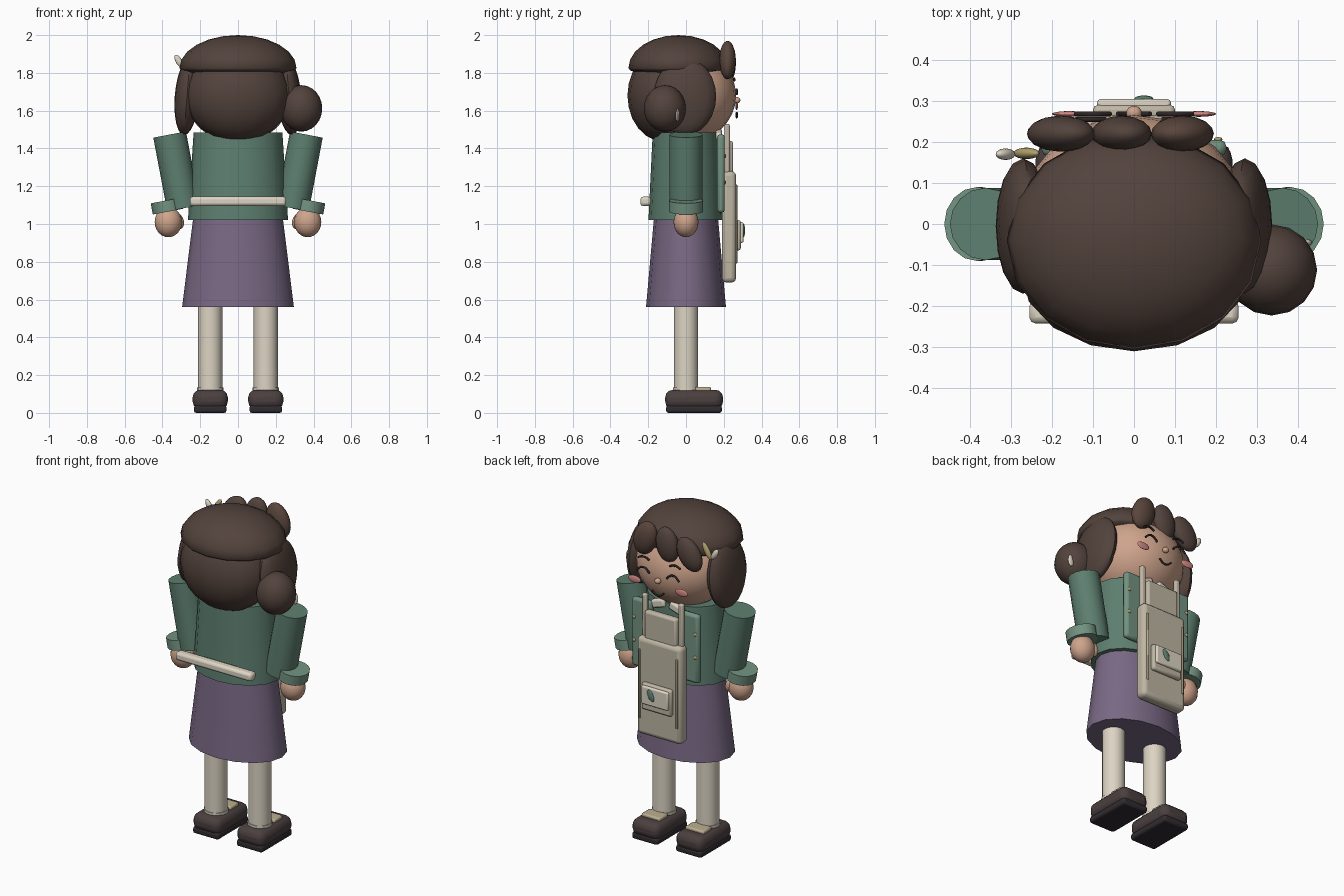
import bpy, math
from math import radians as rad

MATS = {}
COLORS = dict(hair=(0.085, 0.055, 0.045), bang=(0.10, 0.06, 0.045), green=(0.11, 0.21, 0.16),
              cuff=(0.17, 0.29, 0.22), purple=(0.19, 0.14, 0.23), cream=(0.72, 0.66, 0.55),
              pack=(0.52, 0.47, 0.37), skin=(0.62, 0.37, 0.26), shoe=(0.07, 0.05, 0.05),
              sole=(0.03, 0.025, 0.03), dark=(0.03, 0.02, 0.02), pink=(0.65, 0.25, 0.23),
              gold=(0.45, 0.36, 0.16), strap=(0.5, 0.43, 0.28))


def finish(name, color, smooth=True):
    ob = bpy.context.object
    ob.name = name
    if color not in MATS:
        MATS[color] = bpy.data.materials.new(color)
        MATS[color].diffuse_color = (*COLORS[color], 1)
    ob.data.materials.append(MATS[color])
    if smooth:
        bpy.ops.object.transform_apply(location=False, rotation=False, scale=True)
        bpy.ops.object.shade_smooth_by_angle(angle=rad(40))
    return ob


def ball(name, color, loc, size, rot=(0, 0, 0), seg=16, rings=12):
    bpy.ops.mesh.primitive_uv_sphere_add(segments=seg, ring_count=rings, radius=1, location=loc, rotation=rot)
    bpy.context.object.scale = size
    return finish(name, color)


def cone(name, color, x, z0, z1, r0, r1, depth=1.0, y=0, rot=0, seg=16):
    bpy.ops.mesh.primitive_cone_add(vertices=seg, radius1=r0, radius2=r1, depth=z1 - z0,
                                    location=(x, y, (z0 + z1) / 2), rotation=(0, rot, 0))
    bpy.context.object.scale = (1, depth, 1)
    return finish(name, color)


def box(name, color, lo, hi, bevel=0.01, rot=(0, 0, 0), seg=2):
    bpy.ops.mesh.primitive_cube_add(size=1, location=[(a + b) / 2 for a, b in zip(lo, hi)], rotation=rot)
    bpy.context.object.scale = [b - a for a, b in zip(lo, hi)]
    ob = finish(name, color)
    mod = ob.modifiers.new("round", 'BEVEL')
    mod.width, mod.segments = bevel, seg
    return ob


def arc(name, x, z, half, rise, y=0.268, r=0.006):
    """Thin facial line: a parabola of given half width and rise."""
    cu = bpy.data.curves.new(name, 'CURVE')
    cu.dimensions = '3D'
    cu.bevel_depth, cu.bevel_resolution, cu.use_fill_caps = r, 1, True
    sp = cu.splines.new('POLY')
    sp.points.add(8)
    for i, p in enumerate(sp.points):
        t = i / 4 - 1
        p.co = (x + half * t, y, z + rise * (1 - t * t), 1)
    ob = bpy.data.objects.new(name, cu)
    bpy.context.collection.objects.link(ob)
    bpy.context.view_layer.objects.active = ob
    finish(name, 'dark', smooth=False)


# Head and hair
ball("head", 'skin', (0, 0, 1.68), (0.28, 0.265, 0.25), seg=24, rings=16)
cap = ball("hair_cap", 'hair', (0, -0.04, 1.825), (0.31, 0.265, 0.175))
for v in cap.data.vertices:          # flatten the underside of the cap
    if v.co.z < 0:
        v.co.z *= 0.25
ball("back_hair", 'hair', (0, -0.115, 1.68), (0.277, 0.195, 0.245))
for s in (-1, 1):
    ball("side_hair", 'hair', (s * 0.27, -0.005, 1.675), (0.065, 0.165, 0.205), rot=(0, s * -0.08, 0))
ball("hair_bun", 'hair', (0.335, -0.112, 1.612), (0.111, 0.111, 0.123))
for x, z, tilt, c in ((-0.178, 1.845, 32, 'hair'), (-0.03, 1.865, 10, 'hair'), (0.118, 1.868, -20, 'bang')):
    ball("bang", c, (x, 0.22, z), (0.072, 0.044, 0.105), rot=(0, rad(tilt), 0))

# Hair ornaments
ball("clip_gold", 'gold', (-0.262, 0.172, 1.87), (0.018, 0.014, 0.055), rot=(0, rad(30), 0))
ball("clip_leaf", 'cream', (-0.313, 0.17, 1.862), (0.017, 0.014, 0.038), rot=(0, rad(-30), 0))
ball("bun_pin", 'cream', (0.415, -0.045, 1.575), (0.02, 0.009, 0.036))

# Face
for s in (-1, 1):
    arc("closed_eye", s * 0.1, 1.685, 0.042, 0.028)
    arc("eyebrow", s * 0.105, 1.758, 0.036, 0.012, y=0.255)
    ball("cheek", 'pink', (s * 0.158, 0.268, 1.625), (0.042, 0.007, 0.022))
arc("mouth", 0, 1.59, 0.04, -0.025)
ball("nose", 'skin', (0, 0.27, 1.655), (0.019, 0.018, 0.017))

# Torso, skirt and belt bar
cone("jacket", 'green', 0, 1.02, 1.485, 0.265, 0.235, 0.75)
cone("skirt", 'purple', 0, 0.56, 1.025, 0.296, 0.238, 0.715)
box("back_bar", 'cream', (-0.255, -0.242, 1.095), (0.255, -0.186, 1.145), 0.015)

for s in (-1, 1):
    # Jacket front panels with buttons, and collar
    box("jacket_panel", 'cuff', (s * 0.16 - 0.065, 0.165, 1.06), (s * 0.16 + 0.065, 0.205, 1.475), 0.016)
    for z in (1.22, 1.36):
        ball("button", 'gold', (s * 0.205, 0.206, z), (0.011, 0.006, 0.011), seg=8, rings=6)
    box("collar", 'cream', (s * 0.06 - 0.045, 0.155, 1.445), (s * 0.06 + 0.045, 0.19, 1.495), 0.012,
        rot=(0, rad(s * 18), 0))
    # Arms
    cone("sleeve", 'green', s * 0.325, 1.08, 1.477, 0.088, 0.088, rot=s * 0.187)
    cone("cuff", 'cuff', s * 0.376, 1.065, 1.125, 0.082, 0.082, 1.1, rot=s * 0.187)
    ball("hand", 'skin', (s * 0.369, 0, 1.01), (0.072, 0.066, 0.08))
    ball("thumb", 'skin', (s * 0.315, 0.025, 1.015), (0.028, 0.028, 0.042), rot=(0, s * 0.3, 0))
    # Legs and shoes
    cone("leg", 'cream', s * 0.147, 0.08, 0.6, 0.064, 0.064)
    cone("sock_band", 'cream', s * 0.147, 0.09, 0.135, 0.069, 0.069)
    box("shoe", 'shoe', (s * 0.147 - 0.093, -0.11, 0.02), (s * 0.147 + 0.093, 0.196, 0.122), 0.04, seg=3)
    box("shoe_sole", 'sole', (s * 0.147 - 0.086, -0.105, 0), (s * 0.147 + 0.086, 0.19, 0.04), 0.012)
    box("shoe_strap", 'strap', (s * 0.147 - 0.062, 0.05, 0.108), (s * 0.147 + 0.062, 0.132, 0.138), 0.008)
    # Bag straps and side trims
    box("bag_strap", 'pack', (s * 0.122 - 0.016, 0.203, 1.1), (s * 0.122 + 0.016, 0.232, 1.53), 0.01)
    box("bag_trim", 'strap', (s * 0.125 - 0.006, 0.258, 0.79), (s * 0.125 + 0.006, 0.272, 1.21), 0.004)

# Bag body, flap, pocket and leaf badge
box("bag_body", 'pack', (-0.15, 0.19, 0.69), (0.15, 0.265, 1.28), 0.025, seg=3)
box("bag_top_flap", 'pack', (-0.108, 0.205, 1.15), (0.108, 0.25, 1.44), 0.014)
box("bag_pocket", 'pack', (-0.1, 0.255, 0.86), (0.1, 0.29, 1.02), 0.012)
box("pocket_flap", 'cream', (-0.09, 0.28, 0.9), (0.09, 0.304, 1.01), 0.008)
ball("leaf_badge", 'green', (0.024, 0.305, 0.965), (0.019, 0.008, 0.037), rot=(0, rad(25), 0))
